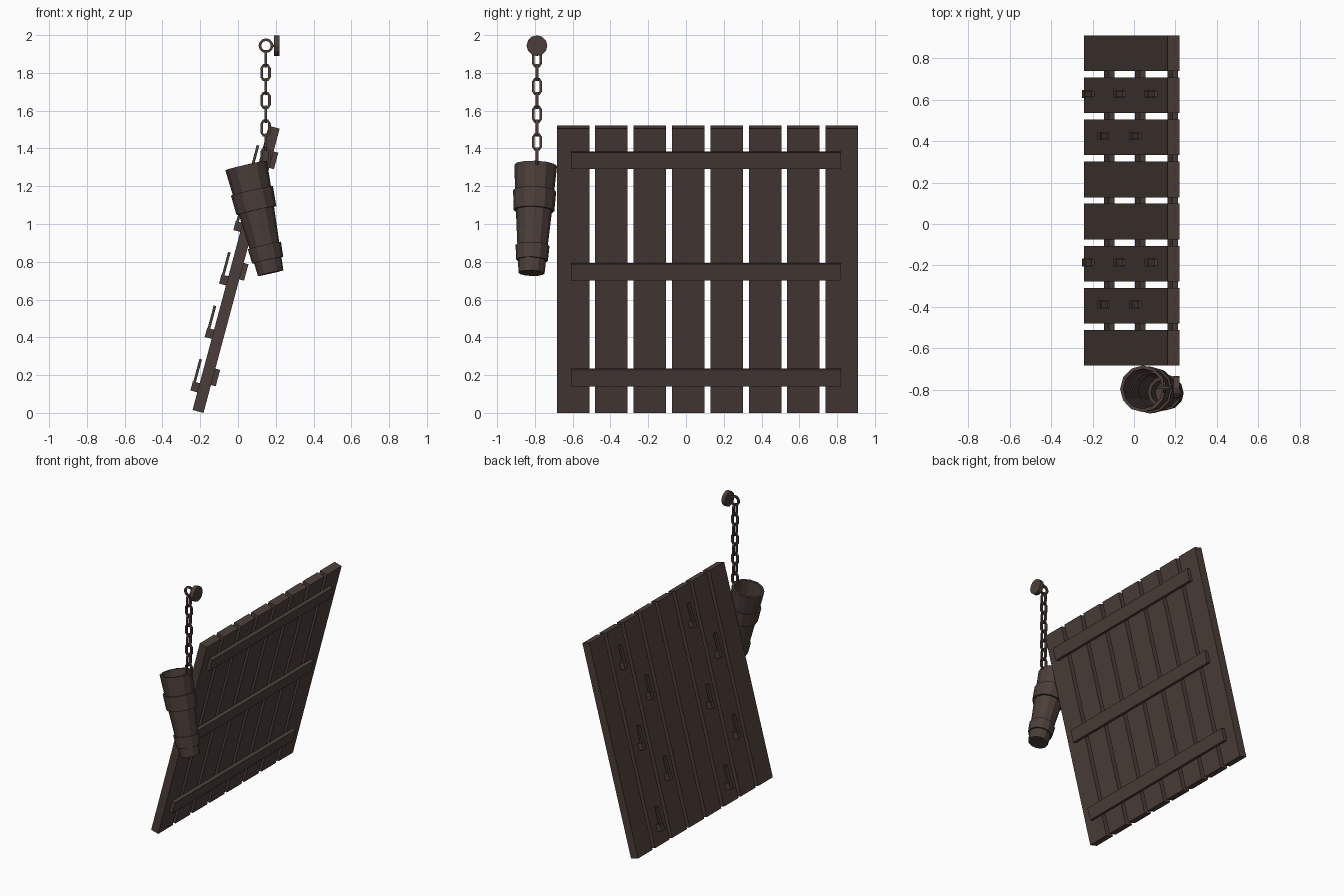
import bpy, bmesh, math
from mathutils import Matrix, Vector

if "Cube" in bpy.data.objects:
    bpy.data.objects.remove(bpy.data.objects["Cube"])

wood = bpy.data.materials.new("dark brown")
wood.diffuse_color = (0.070, 0.048, 0.041, 1)
wood.use_nodes = True
wood.node_tree.nodes["Principled BSDF"].inputs["Base Color"].default_value = wood.diffuse_color


def finish(bm, name, mat=Matrix()):
    bmesh.ops.recalc_face_normals(bm, faces=bm.faces[:])
    me = bpy.data.meshes.new(name)
    bm.to_mesh(me)
    bm.free()
    me.materials.append(wood)
    ob = bpy.data.objects.new(name, me)
    ob.matrix_world = mat
    bpy.context.collection.objects.link(ob)
    return ob


def add_box(bm, lo, hi):
    lo, hi = Vector(lo), Vector(hi)
    m = Matrix.Translation((lo + hi) / 2) @ Matrix.Diagonal((*(hi - lo), 1))
    bmesh.ops.create_cube(bm, size=1, matrix=m)


def sweep(bm, rings, close):
    """Join rings of points with quads; close joins the last ring to the first."""
    vs = [[bm.verts.new(p) for p in r] for r in rings]
    n = len(vs[0])
    for a in range(len(vs) if close else len(vs) - 1):
        r0, r1 = vs[a], vs[(a + 1) % len(vs)]
        for i in range(n):
            bm.faces.new((r0[i], r0[(i + 1) % n], r1[(i + 1) % n], r1[i]))
    if not close:
        bm.faces.new(vs[0])
        bm.faces.new(vs[-1])


def lathe(name, profile, mat, close=False, sides=12):
    """Profile of (radius, depth below origin)."""
    bm = bmesh.new()
    rings = [[(r * math.cos(2 * math.pi * i / sides), r * math.sin(2 * math.pi * i / sides), -d)
              for i in range(sides)] for r, d in profile]
    sweep(bm, rings, close)
    return finish(bm, name, mat)


def loop_bar(name, path, r, mat):
    """Square bar bent along a closed path in the local xz plane."""
    bm = bmesh.new()
    rings = []
    for i, p in enumerate(path):
        q0, q1 = path[i - 1], path[(i + 1) % len(path)]
        t = (Vector((q1[0], 0, q1[1])) - Vector((q0[0], 0, q0[1]))).normalized()
        out = t.cross(Vector((0, 1, 0)))
        c = Vector((p[0], 0, p[1]))
        side = Vector((0, 1, 0))
        rings.append([c + (out * a + side * b) * r for a, b in ((1, 1), (1, -1), (-1, -1), (-1, 1))])
    sweep(bm, rings, True)
    return finish(bm, name, mat)


# leaning panel frame: local z runs up the boards, local x is the batten side
panel = Matrix.Translation((-0.01, 0, 0.76)) @ Matrix.Rotation(math.radians(15), 4, 'Y')

# vertical boards
board_y = [-0.598 + 0.2033 * i for i in range(8)]
for y in board_y:
    bm = bmesh.new()
    add_box(bm, (-0.03, y - 0.086, -0.779), (0.03, y + 0.086, 0.779))
    finish(bm, "board", panel)

# cross battens
for z in (-0.581, -0.002, 0.609):
    bm = bmesh.new()
    add_box(bm, (0.028, -0.61, z - 0.045), (0.056, 0.82, z + 0.045))
    finish(bm, "batten", panel)

# hooks: a peg with an upright tongue, staggered over two board pairs
for col, rows in ((1, (1, 3)), (2, (0, 2, 4)), (5, (1, 3)), (6, (0, 2, 4))):
    for k in rows:
        y, z = board_y[col] + 0.006, -0.682 + 0.293 * k
        bm = bmesh.new()
        add_box(bm, (-0.068, y - 0.019, z), (-0.028, y + 0.019, z + 0.05))
        add_box(bm, (-0.065, y - 0.014, z + 0.048), (-0.051, y + 0.014, z + 0.174))
        finish(bm, "hook", panel)

# quiver: hollow tapered tube with two bands
axis = Vector((0.130, -0.022, -0.57)).normalized()
tilt = Vector((0, 0, -1)).rotation_difference(axis).to_matrix().to_4x4()
quiver = Matrix.Translation((0.043, -0.796, 1.31)) @ tilt
lathe("quiver_body", [(0.07, 0.55), (0.097, 0), (0.113, 0), (0.1, 0.19),
                      (0.077, 0.48), (0.069, 0.585)], quiver)
for name, r0, r1, d0, d1 in (("upper_band", 0.114, 0.108, 0.138, 0.245),
                             ("lower_band", 0.090, 0.084, 0.435, 0.515)):
    lathe(name, [(r0 - 0.03, d0), (r0, d0), (r1, d1), (r1 - 0.03, d1)], quiver, True)

# chain: alternating links hanging from a ring
link = [(0.0205, -0.024), (0.0205, 0.024), (0.011, 0.039), (-0.011, 0.039),
        (-0.0205, 0.024), (-0.0205, -0.024), (-0.011, -0.039), (0.011, -0.039)]
cx, cy = 0.146, -0.789
for i in range(8):
    turn = Matrix.Rotation(math.radians(90 if i % 2 == 0 else 0), 4, 'Z')
    loop_bar("chain_link", link, 0.007, Matrix.Translation((cx, cy, 1.875 - 0.0735 * i)) @ turn)
circle = [(0.032 * math.cos(math.pi * i / 6), 0.032 * math.sin(math.pi * i / 6)) for i in range(12)]
loop_bar("chain_ring", circle, 0.007, Matrix.Translation((cx + 0.002, cy, 1.944)))

# round wall plate with a short stud to the ring
plate = Matrix.Translation((0.19, cy, 1.944)) @ Matrix.Rotation(math.radians(-90), 4, 'Y')
lathe("wall_plate", [(0.055, 0), (0.055, 0.031)], plate)
lathe("plate_stud", [(0.007, -0.01), (0.007, 0.005)], plate, sides=6)
